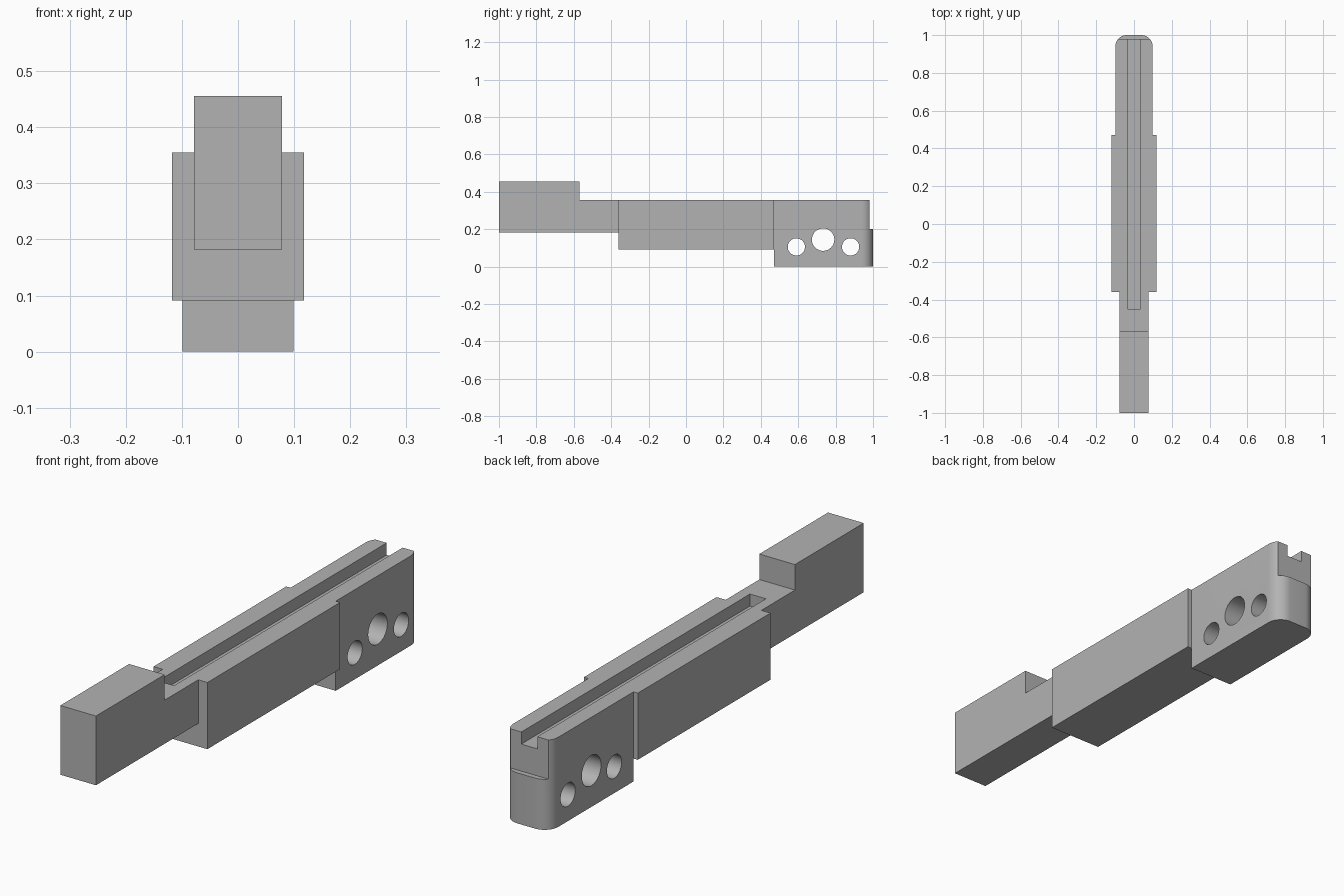
import bpy, bmesh, math
from mathutils import Matrix, Vector

cube = bpy.data.objects.get("Cube")
if cube:
    bpy.data.objects.remove(cube, do_unlink=True)

grey = bpy.data.materials.new("plain grey")
grey.use_nodes = True
colour = (0.45, 0.45, 0.45, 1)
grey.diffuse_color = colour
grey.node_tree.nodes["Principled BSDF"].inputs["Base Color"].default_value = colour


def add_object(name, bm):
    bmesh.ops.recalc_face_normals(bm, faces=bm.faces)
    mesh = bpy.data.meshes.new(name)
    bm.to_mesh(mesh)
    bm.free()
    mesh.materials.append(grey)
    obj = bpy.data.objects.new(name, mesh)
    bpy.context.collection.objects.link(obj)
    return obj


def prism(name, outline, direction):
    """Extrude a closed outline along a direction."""
    bm = bmesh.new()
    face = bm.faces.new([bm.verts.new(p) for p in outline])
    result = bmesh.ops.extrude_face_region(bm, geom=[face], use_keep_orig=True)
    verts = [v for v in result["geom"] if isinstance(v, bmesh.types.BMVert)]
    bmesh.ops.translate(bm, verts=verts, vec=Vector(direction))
    return add_object(name, bm)


def box(name, half_width, y0, y1, z0, z1):
    outline = [(-half_width, y0, z0), (half_width, y0, z0),
               (half_width, y1, z0), (-half_width, y1, z0)]
    return prism(name, outline, (0, 0, z1 - z0))


def cylinder(name, y, z, radius):
    bm = bmesh.new()
    bmesh.ops.create_cone(bm, cap_ends=True, segments=48, radius1=radius, radius2=radius,
                          depth=0.5, matrix=Matrix.Translation((0, y, z)) @ Matrix.Rotation(math.pi / 2, 4, "Y"))
    return add_object(name, bm)


def cut(obj, cutters):
    bpy.context.view_layer.objects.active = obj
    for cutter in cutters:
        mod = obj.modifiers.new("cut", "BOOLEAN")
        mod.operation = "DIFFERENCE"
        mod.solver = "EXACT"
        mod.object = cutter
        bpy.ops.object.modifier_apply(modifier=mod.name)


TOP, RAISED = 0.355, 0.456
BODY_FRONT, BODY_BACK = -0.36, 0.47

# Narrow front bar with a raised block at its tip
tang_w = 0.078
steps = [(-1, 0.182), (BODY_FRONT, 0.182), (BODY_FRONT, TOP),
         (-0.57, TOP), (-0.57, RAISED), (-1, RAISED)]
front_bar = prism("front_bar", [(-tang_w, y, z) for y, z in steps], (2 * tang_w, 0, 0))

# Wide middle body
middle_body = box("middle_body", 0.118, BODY_FRONT, BODY_BACK, 0.091, TOP)

# Deep rear block with rounded back corners
w, r = 0.099, 0.06
arc = [(w - r + r * math.cos(a), 1 - r + r * math.sin(a))
       for a in (math.radians(9 * i) for i in range(11))]
plan = [(w, BODY_BACK)] + arc
plan += [(-x, y) for x, y in reversed(plan)]
rear_block = prism("rear_block", [(x, y, 0) for x, y in plan], (0, 0, TOP))

# Cutters: top groove, back ledge and cross holes
groove = box("groove_cutter", 0.035, -0.45, 1.2, TOP - 0.048, 0.4)
ledge = box("ledge_cutter", 0.3, 0.98, 1.2, 0.2, 0.6)
holes = [cylinder("hole_cutter", *spec)
         for spec in ((0.59, 0.105, 0.046), (0.733, 0.144, 0.06), (0.88, 0.105, 0.046))]

for part in (front_bar, middle_body):
    cut(part, [groove])
cut(rear_block, [groove, ledge] + holes)
for cutter in [groove, ledge] + holes:
    bpy.data.objects.remove(cutter, do_unlink=True)

# Smooth the rounded corners and hole walls only
bpy.ops.object.select_all(action="DESELECT")
rear_block.select_set(True)
bpy.context.view_layer.objects.active = rear_block
bpy.ops.object.shade_smooth_by_angle(angle=math.radians(30))
